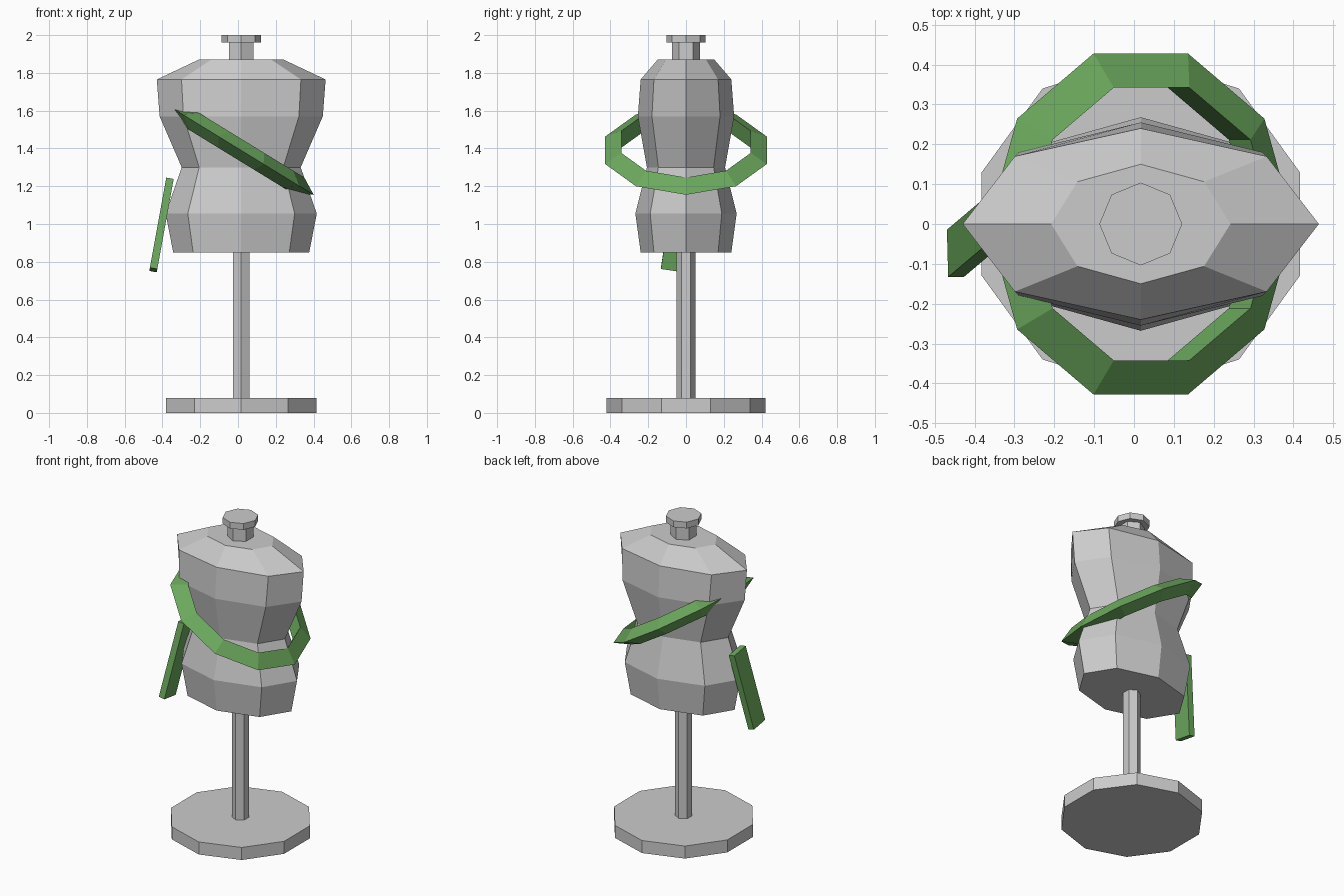
import bpy, bmesh
from math import pi, sin, cos

if "Cube" in bpy.data.objects:
    bpy.data.objects.remove(bpy.data.objects["Cube"])

CX = 0.017  # x of the stand's axis

green = bpy.data.materials.new("green_cloth")
green.diffuse_color = (0.15, 0.40, 0.11, 1)
green.use_nodes = True
green.node_tree.nodes["Principled BSDF"].inputs["Base Color"].default_value = green.diffuse_color


def finish(name, bm, mat=None):
    bmesh.ops.recalc_face_normals(bm, faces=bm.faces)
    me = bpy.data.meshes.new(name)
    bm.to_mesh(me)
    bm.free()
    ob = bpy.data.objects.new(name, me)
    bpy.context.collection.objects.link(ob)
    if mat:
        me.materials.append(mat)
    return ob


def bridge(bm, a, b):
    n = len(a)
    for i in range(n):
        bm.faces.new((a[i], a[(i + 1) % n], b[(i + 1) % n], b[i]))


def loft(name, sides, rings, start=pi / 2):
    """Stack elliptical rings (z, rx, ry) and cap both ends."""
    bm = bmesh.new()
    loops = []
    for z, rx, ry in rings:
        angles = [start + 2 * pi * i / sides for i in range(sides)]
        loops.append([bm.verts.new((CX + rx * cos(t), ry * sin(t), z)) for t in angles])
    for a, b in zip(loops, loops[1:]):
        bridge(bm, a, b)
    bm.faces.new(loops[0])
    bm.faces.new(loops[-1])
    return finish(name, bm)


# Stand
loft("base", 10, [(0, .42, .42), (.08, .42, .42)])
loft("pole", 6, [(.08, .05, .05), (.87, .05, .05)])

# Torso: hem, hips, waist, chest, shoulders, neckline
loft("torso", 8, [(.85, .36, .24), (1.055, .40, .268), (1.30, .315, .207),
                  (1.57, .432, .255), (1.765, .447, .24), (1.87, .225, .15)])

# Neck and cap
loft("neck", 6, [(1.85, .075, .075), (1.96, .075, .075)])
loft("neck_cap", 8, [(1.96, .104, .104), (2.0, .104, .104)])

# Sash: ten-sided hoop with a triangular section, slung diagonally
bm = bmesh.new()
section = [(.39 + .06 * cos(2 * pi * k / 3), .06 * sin(2 * pi * k / 3)) for k in range(3)]
hoop = [[bm.verts.new((r * cos(pi * i / 5), r * sin(pi * i / 5), h)) for r, h in section]
        for i in range(10)]
for i in range(10):
    bridge(bm, hoop[i], hoop[(i + 1) % 10])
sash = finish("sash", bm, green)
sash.location = (CX, 0, 1.39)
sash.rotation_euler = (0, .55, 0)

# Loose sash end hanging at the hip
bm = bmesh.new()
bmesh.ops.create_cube(bm, size=1)
bmesh.ops.scale(bm, vec=(.04, .12, .49), verts=bm.verts)
tail = finish("sash_tail", bm, green)
tail.location = (-.405, -.037, .995)
tail.rotation_euler = (-.15, .18, 0)
